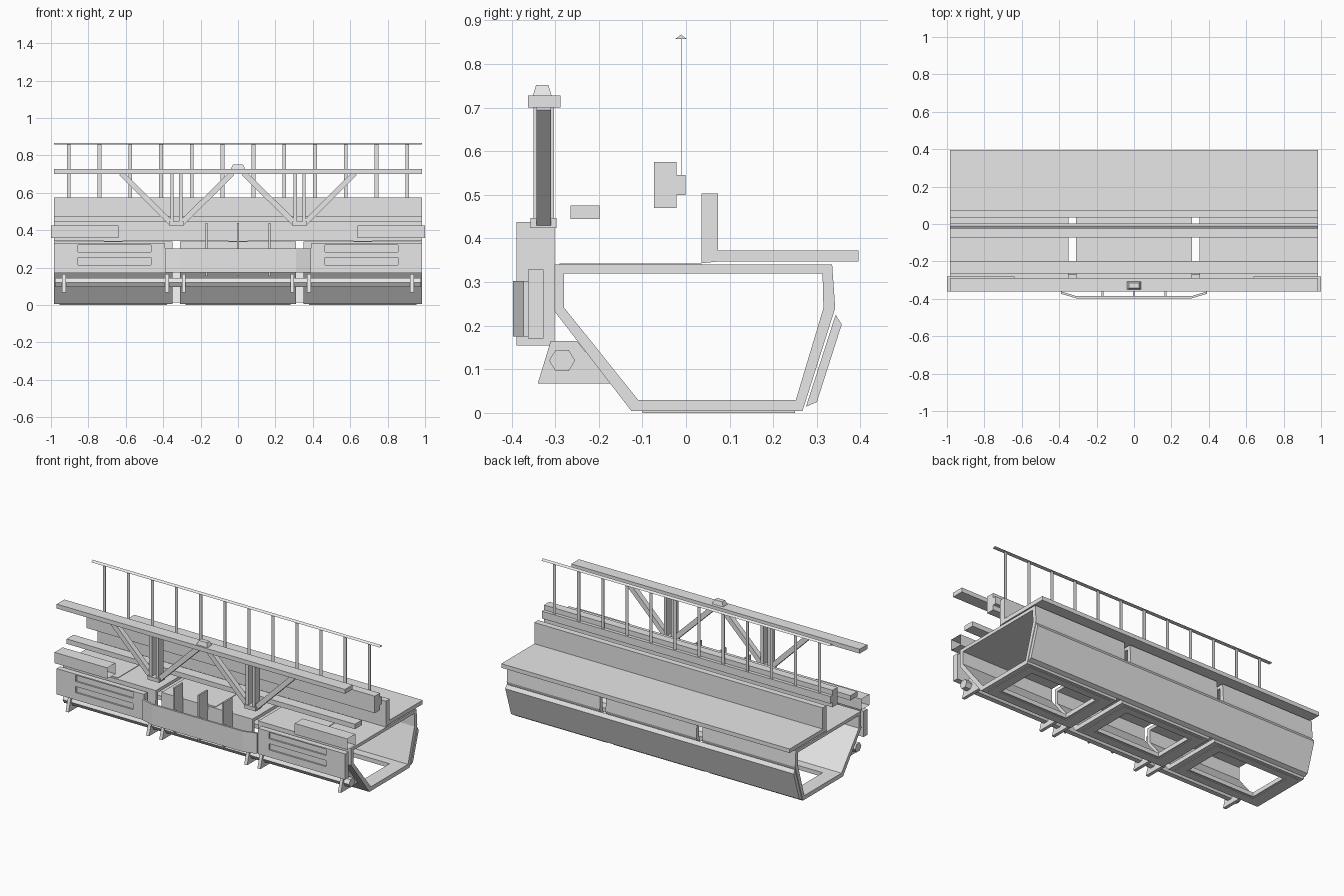
import bpy, bmesh, math
from mathutils import Vector

cube = bpy.data.objects.get("Cube")
if cube:
    bpy.data.objects.remove(cube)

GREY = (0.8, 0.8, 0.8, 1)
mat = bpy.data.materials.new("plain_grey")
mat.use_nodes = True
mat.diffuse_color = GREY
mat.node_tree.nodes["Principled BSDF"].inputs["Base Color"].default_value = GREY


def finish(name, bm):
    bmesh.ops.recalc_face_normals(bm, faces=bm.faces)
    me = bpy.data.meshes.new(name)
    bm.to_mesh(me)
    bm.free()
    me.materials.append(mat)
    ob = bpy.data.objects.new(name, me)
    bpy.context.collection.objects.link(ob)
    return ob


def extrude(name, profile, x0, x1, caps=True):
    """Sweep a (y, z) outline along x."""
    bm = bmesh.new()
    a, b = ([bm.verts.new((x, y, z)) for y, z in profile] for x in (x0, x1))
    n = len(profile)
    for i in range(n):
        j = (i + 1) % n
        bm.faces.new((a[i], a[j], b[j], b[i]))
    if caps:
        bm.faces.new(a)
        bm.faces.new(b)
    return finish(name, bm)


def rect(y0, y1, z0, z1):
    return [(y0, z0), (y1, z0), (y1, z1), (y0, z1)]


def box(name, x0, x1, y0, y1, z0, z1, caps=True):
    return extrude(name, rect(y0, y1, z0, z1), x0, x1, caps)


def cut(ob, cutter):
    mod = ob.modifiers.new("cut", 'BOOLEAN')
    mod.object = cutter
    mod.operation = 'DIFFERENCE'
    mod.solver = 'EXACT'
    cutter.hide_render = True
    cutter.hide_set(True)
    cutter.display_type = 'WIRE'
    bpy.context.view_layer.update()
    mesh = bpy.data.meshes.new_from_object(ob.evaluated_get(bpy.context.evaluated_depsgraph_get()))
    ob.modifiers.clear()
    ob.data = mesh
    bpy.data.objects.remove(cutter)


def bar(name, p, q, width, y0, y1):
    """Straight brace between two (x, z) points."""
    p, q = Vector(p), Vector(q)
    d = (q - p).normalized() * width / 2
    side = Vector((-d.y, d.x))
    bm = bmesh.new()
    a, b = ([bm.verts.new((c.x, y, c.y)) for c in (p + side, q + side, q - side, p - side)]
            for y in (y0, y1))
    for i in range(4):
        j = (i + 1) % 4
        bm.faces.new((a[i], a[j], b[j], b[i]))
    bm.faces.new(a)
    bm.faces.new(b)
    return finish(name, bm)


END = 0.985

# Open-ended hull sections with an opening in each floor
outer = [(-0.302, 0.34), (0.335, 0.34), (0.342, 0.24), (0.267, 0.004), (-0.125, 0.004), (-0.303, 0.235)]
inner = [(-0.28, 0.32), (0.313, 0.32), (0.315, 0.24), (0.252, 0.03), (-0.11, 0.03), (-0.28, 0.242)]
for label, x0, x1 in (("right", -END, -0.35), ("middle", -0.31, 0.31), ("left", 0.35, END)):
    hull = extrude(label + "_hull", outer, x0, x1)
    cut(hull, extrude("bore", inner, x0 - 0.1, x1 + 0.1))
    cut(hull, box("floor_hole", x0 + 0.09, x1 - 0.09, -0.055, 0.2, -0.1, 0.1))
    # Thin frame under the floor opening
    for i, y in enumerate((-0.1, 0.215)):
        box(f"{label}_floor_rail_{i}", x0 + 0.03, x1 - 0.03, y, y + 0.035, 0, 0.006)
    for i, x in enumerate((x0 + 0.03, x1 - 0.08)):
        box(f"{label}_floor_end_{i}", x, x + 0.05, -0.065, 0.215, 0, 0.006)
    # Flat strap across the roof
    mid = (x0 + x1) / 2
    box(label + "_roof_strap", mid - 0.05, mid + 0.05, -0.29, 0.035, 0.34, 0.343)

# Rear skirt and the rear deck with its upright
extrude("rear_skirt", [(0.343, 0.225), (0.357, 0.203), (0.3, 0.025), (0.275, 0.014)], -END, END)
extrude("rear_deck", [(0.035, 0.343), (0.073, 0.347), (0.395, 0.347), (0.395, 0.372),
                      (0.073, 0.372), (0.073, 0.503), (0.035, 0.503)], -END, END)

# Stepped longitudinal beam carrying the railing
extrude("railing_beam", [(-0.073, 0.47), (-0.022, 0.47), (-0.022, 0.5), (-0.001, 0.5), (-0.001, 0.545),
                         (-0.022, 0.545), (-0.022, 0.575), (-0.073, 0.575)], -END, END)
extrude("handrail", [(-0.025, 0.857), (0.002, 0.857), (-0.011, 0.867)], -END, END)
for i in range(12):
    x = -0.905 + i * 1.81 / 11
    box(f"railing_post_{i}", x - 0.01, x + 0.01, -0.012, -0.01, 0.545, 0.862)

# Front beams
box("lower_beam", -END, END, -0.265, -0.198, 0.445, 0.475)
box("upper_beam", -END, END, -0.362, -0.288, 0.7, 0.727)
cap = box("beam_cap", -0.038, 0.038, -0.351, -0.308, 0.727, 0.752)
for v in cap.data.vertices:
    if v.co.z > 0.74:
        v.co.x *= 0.7
        v.co.y = -0.3295 + (v.co.y + 0.3295) * 0.65

for s, side in ((-1, "right"), (1, "left")):
    # Truss: foot, twin posts and two braces
    c = s * 0.33
    box(side + "_truss_foot", c - 0.04, c + 0.04, -0.356, -0.297, 0.424, 0.447)
    for i, x in enumerate((c - 0.023, c + 0.023)):
        box(f"{side}_truss_post_{i}", x - 0.009, x + 0.009, -0.35, -0.303, 0.44, 0.7)
    bar(side + "_outer_brace", (s * 0.36, 0.44), (s * 0.625, 0.705), 0.03, -0.343, -0.31)
    bar(side + "_inner_brace", (s * 0.3, 0.44), (s * 0.03, 0.705), 0.03, -0.343, -0.31)

    # Hollow end box
    box(side + "_end_box", s * 0.64, s * 1.0, -0.361, -0.282, 0.358, 0.425, caps=False)

    # Slotted front panel
    xa, xb = sorted((s * 0.39, s * END))
    panel = box(side + "_front_panel", xa, xb, -0.362, -0.327, 0.17, 0.329)
    xa, xb = sorted((s * 0.465, s * 0.855))
    for z in (0.215, 0.284):
        cut(panel, box("slot", xa, xb, -0.4, -0.352, z, z + 0.038))

    # Pipe brackets
    for i, x in enumerate((0.29, 0.38, 0.93)):
        extrude(f"{side}_pipe_bracket_{i}", [(-0.31, 0.165), (-0.25, 0.165), (-0.172, 0.067), (-0.34, 0.067)],
                s * x - 0.01, s * x + 0.01)

# Hexagonal pipe
hexagon = [(-0.284 + 0.03 * math.cos(k * math.pi / 3), 0.12 + 0.028 * math.sin(k * math.pi / 3)) for k in range(6)]
extrude("front_pipe", hexagon, -0.978, 0.978)

# Bent centre guard with three fins behind it
bm = bmesh.new()
path = [(-0.39, -0.373), (-0.31, -0.397), (0.31, -0.397), (0.39, -0.373)]
rows = [[bm.verts.new((x, y + dy, z)) for x, y in path]
        for dy, z in ((0, 0.175), (0, 0.302), (0.012, 0.302), (0.012, 0.175))]
for r in range(4):
    for i in range(3):
        a, b = rows[r], rows[(r + 1) % 4]
        bm.faces.new((a[i], a[i + 1], b[i + 1], b[i]))
for i in (0, 3):
    bm.faces.new([r[i] for r in rows])
finish("centre_guard", bm)
for i, x in enumerate((-0.168, 0, 0.168)):
    box(f"guard_fin_{i}", x - 0.005, x + 0.005, -0.388, -0.302, 0.155, 0.438)
